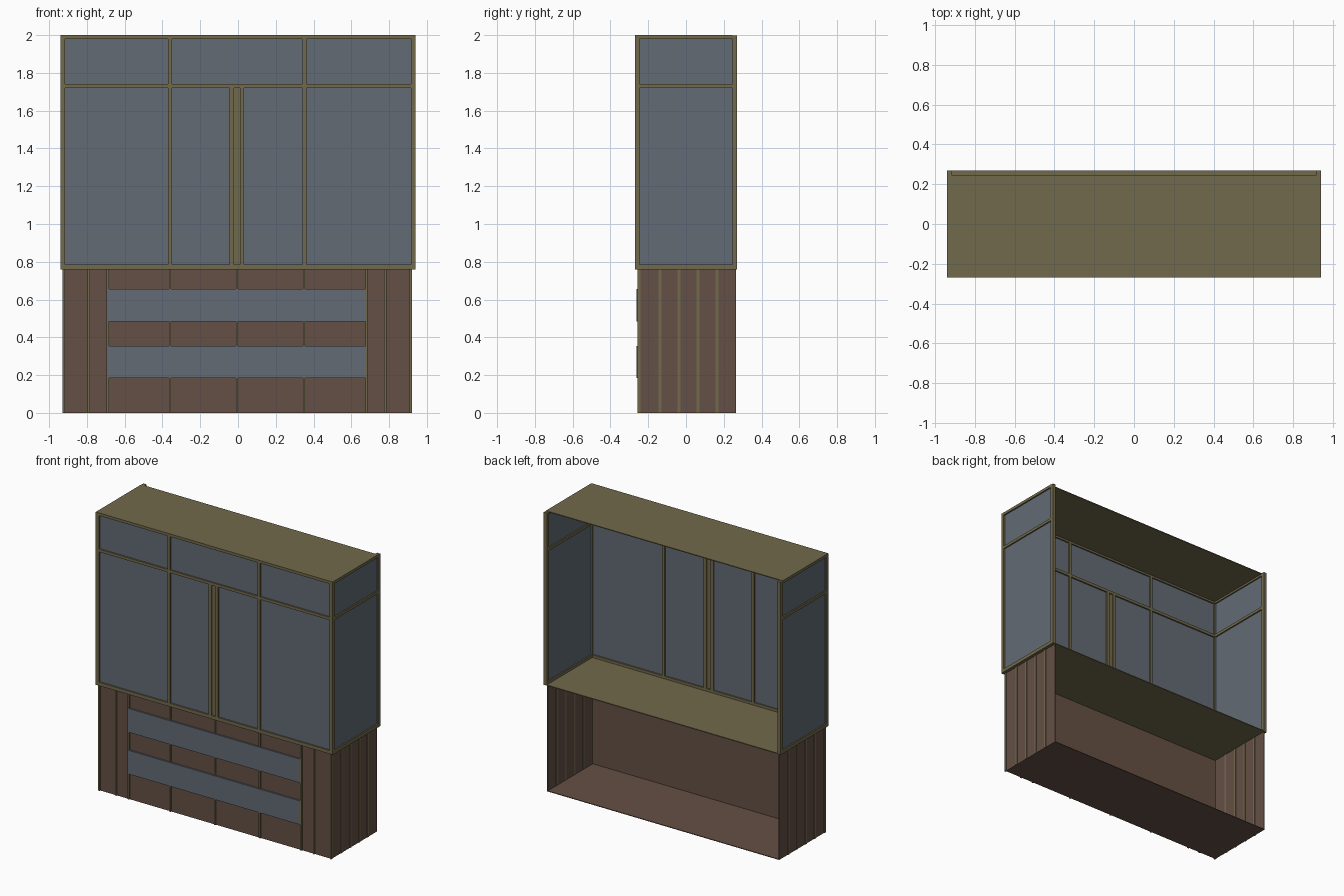
import bpy
import bmesh

cube = bpy.data.objects.get("Cube")
if cube:
    bpy.data.objects.remove(cube, do_unlink=True)


def make_material(name, rgb):
    mat = bpy.data.materials.new(name)
    mat.use_nodes = True
    colour = (*rgb, 1)
    mat.diffuse_color = colour
    mat.node_tree.nodes["Principled BSDF"].inputs["Base Color"].default_value = colour
    return mat


OLIVE = make_material("olive frame", (0.165, 0.142, 0.072))
GLASS = make_material("blue grey glass", (0.122, 0.147, 0.177))
BROWN = make_material("brown cladding", (0.13, 0.079, 0.058))


def boxes(name, mat, spans):
    """One object from boxes, each given as (x span, y span, z span)."""
    bm = bmesh.new()
    for span in spans:
        cube_verts = bmesh.ops.create_cube(bm, size=1)["verts"]
        for v in cube_verts:
            v.co = [lo + (c + 0.5) * (hi - lo) for c, (lo, hi) in zip(v.co, span)]
    mesh = bpy.data.meshes.new(name)
    bm.to_mesh(mesh)
    bm.free()
    mesh.materials.append(mat)
    obj = bpy.data.objects.new(name, mesh)
    bpy.context.collection.objects.link(obj)
    return obj


# Main sizes
W, D = 0.94, 0.27
T = 0.025                       # frame depth and outer bar width
BASE, MID, TOP = 0.76, 1.72, 2.0
RAILS = [(BASE + 0.003, 0.785), (MID, 1.74), (1.98, TOP - 0.002)]
FRONT = (-D, -D + T)
PANES = [(0.785, MID), (1.74, 1.98)]

# Front window frame: end posts, rails, then dividers between the rails
bars = [((s * W - T, s * W) if s > 0 else (-W, -W + T), FRONT, (BASE + 0.003, TOP - 0.002))
        for s in (-1, 1)]
bars += [((-W + T, W - T), FRONT, z) for z in RAILS]
bars += [(x, FRONT, z) for x in ((-0.37, -0.35), (0.342, 0.363)) for z in PANES]
bars += [(x, FRONT, PANES[0]) for x in ((-0.045, -0.022), (0.01, 0.032))]
boxes("front_window_frame", OLIVE, bars)
boxes("door_meeting_strip", OLIVE, [((-0.022, 0.01), (-D + 0.009, -D + 0.016), PANES[0])])

# Front glass, set in the middle of the frame
glass_y = (-D + 0.010, -D + 0.015)
boxes("front_glass", GLASS,
      [((-W + T, -0.045), glass_y, PANES[0]),
       ((0.032, W - T), glass_y, PANES[0]),
       ((-W + T, W - T), glass_y, PANES[1])])

# Side window frames and glass
for side, s in (("left", 1), ("right", -1)):
    depth = tuple(sorted((s * W, s * (W - T))))
    mid = s * (W - T / 2)
    side_bars = [(depth, (D - T, D), (BASE + 0.003, TOP - 0.002))]
    side_bars += [(depth, (-D + T, D - T), z) for z in RAILS]
    boxes(side + "_window_frame", OLIVE, side_bars)
    boxes(side + "_glass", GLASS,
          [((mid - 0.003, mid + 0.003), (-D + T, D - T), z) for z in PANES])

# Roof stops short of the rear posts; the floor runs to the open back
boxes("roof", OLIVE, [((-W, W), (-D, D - T), (TOP - 0.006, TOP))])
boxes("upper_floor", OLIVE, [((-W, W), (-D, D), (BASE, BASE + 0.006))])

# Lower storey, open at the back
LEFT, RIGHT = 0.917, -0.925
WALL = -0.25
boxes("lower_front_wall", BROWN, [((RIGHT, LEFT), (WALL, WALL + 0.006), (0, BASE))])
boxes("lower_side_walls", BROWN,
      [((x, x + 0.006), (WALL + 0.006, 0.265), (0, BASE)) for x in (RIGHT, LEFT - 0.006)])
boxes("lower_floor", BROWN,
      [((RIGHT + 0.006, LEFT - 0.006), (WALL + 0.006, 0.265), (0, 0.005))])

# Thin battens over the cladding joints
boxes("front_battens", OLIVE,
      [((x - 0.006, x + 0.006), (WALL - 0.008, WALL + 0.003), (0, BASE))
       for x in (-0.79, -0.69, -0.36, -0.005, 0.35, 0.68, 0.78)])
boxes("side_battens", OLIVE,
      [((x - 0.006, x + 0.006), (y - 0.008, y + 0.008), (0, BASE))
       for x in (RIGHT + 0.002, LEFT - 0.002)
       for y in (-0.25, -0.138, -0.037, 0.063, 0.163)])

# Long window bands laid over the front battens
boxes("window_bands", GLASS,
      [((-0.69, 0.674), (WALL - 0.012, WALL), z) for z in ((0.185, 0.355), (0.485, 0.655))])
